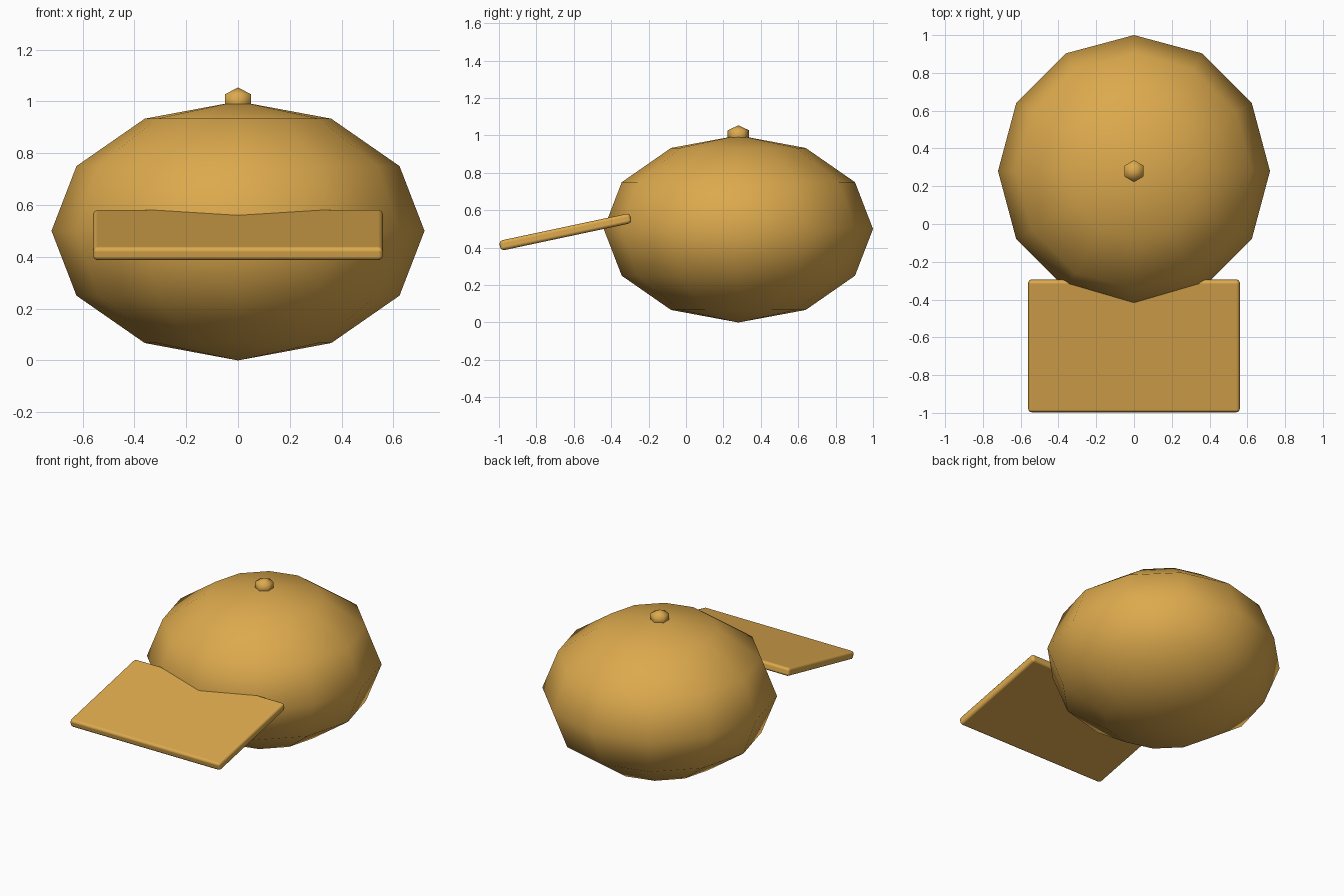
import bpy
from math import radians

if "Cube" in bpy.data.objects:
    bpy.data.objects.remove(bpy.data.objects["Cube"], do_unlink=True)

COLOUR = (0.72, 0.40, 0.075, 1)
gold = bpy.data.materials.new("golden_tan")
gold.use_nodes = True
gold.diffuse_color = COLOUR
bsdf = next(n for n in gold.node_tree.nodes if n.type == "BSDF_PRINCIPLED")
bsdf.inputs["Base Color"].default_value = COLOUR

CROWN_Y = 0.28


def finish(name, size):
    """Name, scale and colour the active object."""
    obj = bpy.context.object
    obj.name = name
    obj.scale = size
    bpy.ops.object.transform_apply(location=False, rotation=False, scale=True)
    obj.data.materials.append(gold)
    bpy.ops.object.shade_smooth()
    return obj


def ball(name, segments, rings, z, size):
    bpy.ops.mesh.primitive_uv_sphere_add(
        segments=segments, ring_count=rings, radius=1, location=(0, CROWN_Y, z))
    return finish(name, size)


# Squashed low-poly crown and the small button on top
ball("crown", 12, 6, 0.5, (0.72, 0.72, 0.5))
ball("top_button", 6, 3, 1.0, (0.067, 0.067, 0.054))

# Flat brim, tilted down towards the front, with softened edges
bpy.ops.mesh.primitive_cube_add(
    size=1, location=(0, -0.645, 0.484), rotation=(radians(12), 0, 0))
brim = finish("brim", (1.12, 0.716, 0.054))
bevel = brim.modifiers.new("soft_edges", "BEVEL")
bevel.width = 0.018
bevel.segments = 2
bevel.harden_normals = True
